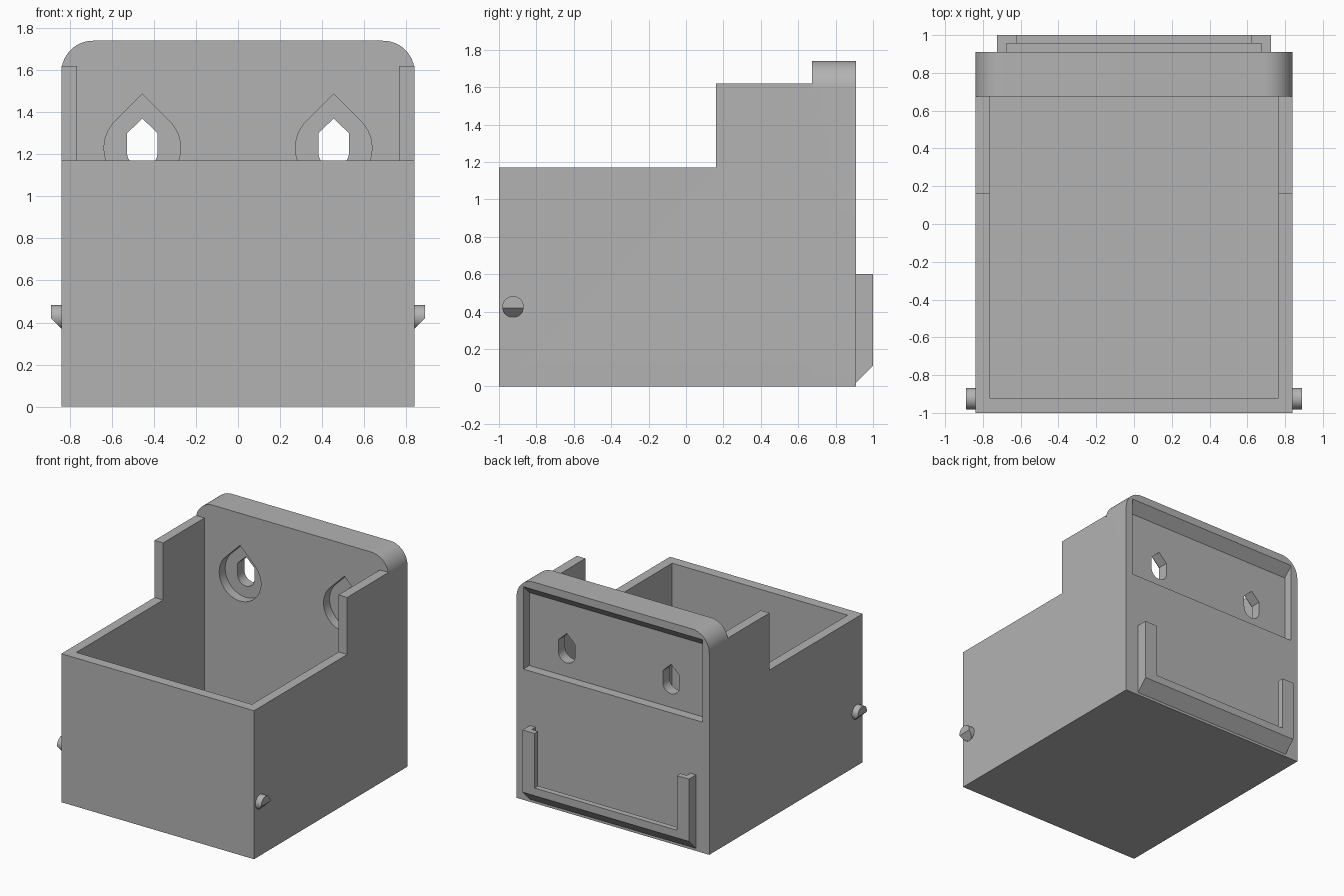
import bpy, bmesh
from math import sin, cos, radians
from mathutils import Vector

cube = bpy.data.objects.get("Cube")
if cube:
    bpy.data.objects.remove(cube, do_unlink=True)

grey = bpy.data.materials.new("plain grey")
grey.use_nodes = True
grey.diffuse_color = (0.45, 0.45, 0.45, 1)
grey.node_tree.nodes["Principled BSDF"].inputs["Base Color"].default_value = (0.45, 0.45, 0.45, 1)


def prism(name, points, axis, start, end, cut=None):
    """Extrude a 2D profile along X or Y; cut = (point, normal) trims the side the normal faces."""
    bm = bmesh.new()
    rings = []
    for t in (start, end):
        rings.append([bm.verts.new((t, u, v) if axis == "X" else (u, t, v)) for u, v in points])
        bm.faces.new(rings[-1])
    n = len(points)
    for i in range(n):
        j = (i + 1) % n
        bm.faces.new((rings[0][i], rings[0][j], rings[1][j], rings[1][i]))
    if cut:
        geom = bm.verts[:] + bm.edges[:] + bm.faces[:]
        bmesh.ops.bisect_plane(bm, geom=geom, plane_co=cut[0], plane_no=cut[1], clear_outer=True)
        rim = [e for e in bm.edges if e.is_boundary]
        bmesh.ops.edgenet_fill(bm, edges=rim)
    bmesh.ops.recalc_face_normals(bm, faces=bm.faces[:])
    mesh = bpy.data.meshes.new(name)
    bm.to_mesh(mesh)
    bm.free()
    mesh.materials.append(grey)
    ob = bpy.data.objects.new(name, mesh)
    bpy.context.collection.objects.link(ob)
    return ob


def arc(cx, cz, r, a0, a1, steps):
    angles = [radians(a0 + (a1 - a0) * i / steps) for i in range(steps + 1)]
    return [(cx + r * cos(a), cz + r * sin(a)) for a in angles]


def combine(target, other, operation):
    mod = target.modifiers.new("combine", "BOOLEAN")
    mod.operation, mod.solver, mod.object = operation, "EXACT", other
    bpy.context.view_layer.objects.active = target
    bpy.ops.object.modifier_apply(modifier=mod.name)
    bpy.data.objects.remove(other, do_unlink=True)


def rect(u0, u1, v0, v1):
    return [(u0, v0), (u1, v0), (u1, v1), (u0, v1)]


W, BACK, PLATE = 0.84, 0.91, 0.675

# Open box with raised rear sides
side = [(-1, 0), (PLATE, 0), (PLATE, 1.62), (0.16, 1.62), (0.16, 1.17), (-1, 1.17)]
body = prism("box_body", side, "X", -W, W)
combine(body, prism("cavity", rect(-0.92, 0.8, 0.08, 2), "X", -0.765, 0.765), "DIFFERENCE")

# Thick back plate with rounded top corners
outline = [(-W, 0), (W, 0)] + arc(0.69, 1.59, 0.15, 0, 90, 12) + arc(-0.69, 1.59, 0.15, 90, 180, 12)
combine(body, prism("back_plate", outline, "Y", PLATE, BACK), "UNION")

# Rear recess with a sloped upper edge
recess = [(0.835, 1.03), (0.835, 1.605), (0.93, 1.70), (0.93, 1.03)]
combine(body, prism("rear_recess", recess, "X", -0.78, 0.78), "DIFFERENCE")

# Teardrop pockets and pointed through slots
for x in (-0.455, 0.455):
    drop = arc(x, 1.23, 0.182, 45, -225, 36) + [(x, 1.487)]
    combine(body, prism("pocket", drop, "Y", 0.6, PLATE + 0.075), "DIFFERENCE")
    slot = arc(x, 1.21, 0.073, 0, -180, 16) + [(x - 0.073, 1.30), (x, 1.37), (x + 0.073, 1.30)]
    combine(body, prism("slot", slot, "Y", 0.6, 1.0), "DIFFERENCE")


# U-shaped rear channel: narrow web, overhanging lip, sloped underside
def channel(inner, floor):
    return [(-0.725, 0), (0.725, 0), (0.725, 0.6), (inner, 0.6), (inner, floor),
            (-inner, floor), (-inner, 0.6), (-0.725, 0.6)]


slope = (Vector((0, BACK, 0.02)), Vector((0, 1, -1)))
rail = prism("rear_channel", channel(0.675, 0.12), "Y", BACK, 0.955, slope)
combine(rail, prism("lip", channel(0.62, 0.17), "Y", 0.955, 1.0, slope), "UNION")

# Side pegs with a sloped underside
pegs = []
for name, s in (("left_peg", 1), ("right_peg", -1)):
    trim = (Vector((s * W, 0, 0.37)), Vector((s, 0, -1)))
    pegs.append(prism(name, arc(-0.925, 0.426, 0.057, 0, 350, 35), "X", s * W, s * 0.89, trim))

# Smooth curves, sharp edges
for ob in [body, rail] + pegs:
    bpy.ops.object.select_all(action="DESELECT")
    ob.select_set(True)
    bpy.context.view_layer.objects.active = ob
    bpy.ops.object.shade_smooth_by_angle(angle=radians(30))
